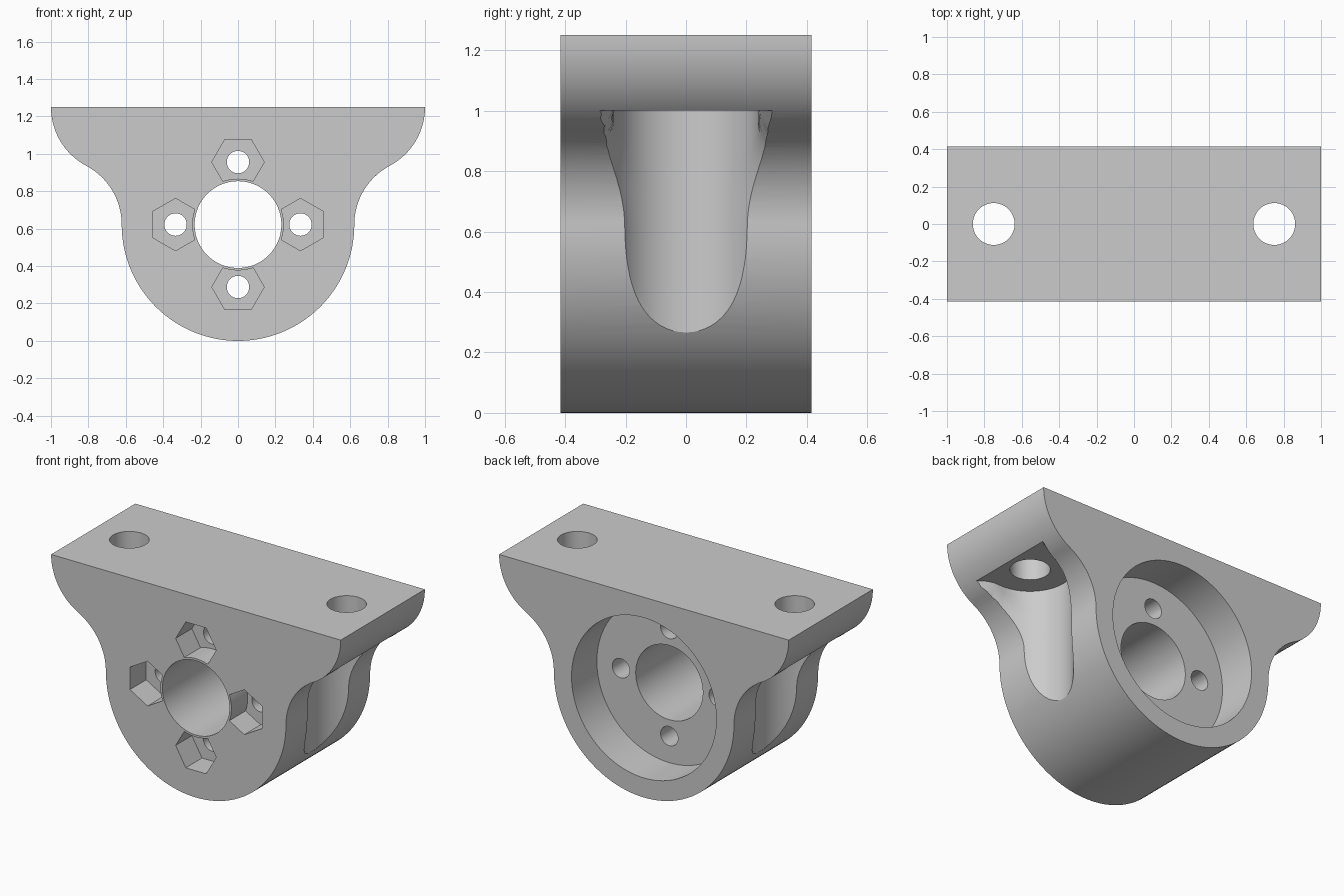
import bpy, bmesh
from math import sin, cos, pi, sqrt, atan2
from mathutils import Matrix

cube = bpy.data.objects.get("Cube")
if cube:
    bpy.data.objects.remove(cube)

HALF_DEPTH = 0.415
TOP = 1.25
BORE_Z = 0.622        # bore axis height, also the radius of the rounded base
FILLET = 0.355        # radius of both arcs in the S-shaped flank
SEAT_Z = 1.0          # underside of the flange where the screw heads sit
SCREW_X, POCKET_R = 0.75, 0.24

grey = bpy.data.materials.new("plain_grey")
grey.use_nodes = True
grey.diffuse_color = (0.6, 0.6, 0.6, 1)
grey.node_tree.nodes["Principled BSDF"].inputs["Base Color"].default_value = (0.6, 0.6, 0.6, 1)


def make_object(name, bm):
    bmesh.ops.recalc_face_normals(bm, faces=bm.faces)
    mesh = bpy.data.meshes.new(name)
    bm.to_mesh(mesh)
    bm.free()
    mesh.materials.append(grey)
    obj = bpy.data.objects.new(name, mesh)
    bpy.context.collection.objects.link(obj)
    return obj


def loft(name, rings):
    """Closed solid through rings of equal point count."""
    bm = bmesh.new()
    rows = [[bm.verts.new(p) for p in ring] for ring in rings]
    for a, b in zip(rows, rows[1:]):
        n = len(a)
        for i in range(n):
            j = (i + 1) % n
            bm.faces.new((a[i], a[j], b[j], b[i]))
    bm.faces.new(rows[0])
    bm.faces.new(rows[-1])
    return make_object(name, bm)


def prism_y(name, x, z, radius, y0, y1, sides=64, turn=0.0):
    return loft(name, [[(x + radius * cos(turn + 2 * pi * i / sides), y,
                         z + radius * sin(turn + 2 * pi * i / sides))
                        for i in range(sides)] for y in (y0, y1)])


def boolean(target, cutter):
    mod = target.modifiers.new("cut", 'BOOLEAN')
    mod.object = cutter
    mod.operation = 'DIFFERENCE'
    mod.solver = 'EXACT'
    bpy.context.view_layer.objects.active = target
    bpy.ops.object.modifier_apply(modifier=mod.name)
    bpy.data.objects.remove(cutter)


# Body: rounded base flowing through S-shaped flanks into the wide flange
upper_x = 1 - FILLET
lower_x = BORE_Z + FILLET
bend = atan2(TOP - BORE_Z, lower_x - upper_x)
STEPS = 20
side = [(upper_x + FILLET * cos(bend * i / STEPS), TOP - FILLET * sin(bend * i / STEPS))
        for i in range(STEPS + 1)]
side += [(lower_x - FILLET * cos(bend * i / STEPS), BORE_Z + FILLET * sin(bend * i / STEPS))
         for i in reversed(range(STEPS))]
side += [(BORE_Z * cos(pi / 2 * i / 28), BORE_Z - BORE_Z * sin(pi / 2 * i / 28))
         for i in range(1, 28)]
outline = side + [(0, 0)] + [(-x, z) for x, z in reversed(side)]
body = loft("bearing_bracket", [[(x, y, z) for x, z in outline]
                                for y in (-HALF_DEPTH, HALF_DEPTH)])


def flank_x(z):
    """Outer surface of the body at height z."""
    if z < BORE_Z:
        return sqrt(BORE_Z ** 2 - (BORE_Z - z) ** 2)
    if z < (TOP + BORE_Z) / 2:
        return lower_x - sqrt(FILLET ** 2 - (z - BORE_Z) ** 2)
    return upper_x + sqrt(FILLET ** 2 - (TOP - z) ** 2)


def pocket_ring(z, sign):
    """U-shaped section whose mouth flares where it meets the flank."""
    half = [(SCREW_X - POCKET_R * cos(pi / 2 * i / 18), POCKET_R * sin(pi / 2 * i / 18))
            for i in range(19)]
    half += [(SCREW_X + 0.025 * i, POCKET_R) for i in range(1, 13)]
    flare = 0.045 * max(0, (z - 0.6) / 0.4) ** 2
    start = flank_x(z) - 0.1
    half = [(x, h + flare * min(1.3, max(0, (x - start) / 0.1)) ** 2) for x, h in half]
    half[0] = (half[0][0], 0)
    return [(sign * x, h, z) for x, h in half] + [(sign * x, -h, z) for x, h in half[:0:-1]]


# Screw head pockets and screw holes in the flange
for sign in (1, -1):
    levels = [0.2 + (SEAT_Z - 0.2) * i / 20 for i in range(21)]
    boolean(body, loft("pocket_cutter", [pocket_ring(z, sign) for z in levels]))
    boolean(body, loft("screw_cutter", [
        [(sign * SCREW_X + 0.112 * cos(2 * pi * i / 48), 0.112 * sin(2 * pi * i / 48), z)
         for i in range(48)] for z in (0.9, 1.4)]))

# Bearing recess at the back and the through bore
boolean(body, prism_y("recess_cutter", 0, BORE_Z, 0.5, 0.165, 0.6, 96))
boolean(body, prism_y("bore_cutter", 0, BORE_Z, 0.232, -0.6, 0.6))

# Four nut traps with bolt holes, keeping a thin wall around the bore
for k in range(4):
    angle = k * pi / 2
    x, z = 0.334 * cos(angle), BORE_Z + 0.334 * sin(angle)
    boolean(body, prism_y("bolt_cutter", x, z, 0.06, -0.35, 0.3, 32))
    nut = prism_y("nut_cutter", x, z, 0.14, -0.6, -0.255, 6, angle + pi / 6)
    boolean(nut, prism_y("wall_keeper", 0, BORE_Z, 0.245, -0.7, 0))
    boolean(body, nut)

# Smooth curved walls, crisp edges
bpy.ops.object.select_all(action='DESELECT')
body.select_set(True)
bpy.context.view_layer.objects.active = body
bpy.ops.object.shade_smooth_by_angle(angle=pi / 6)
